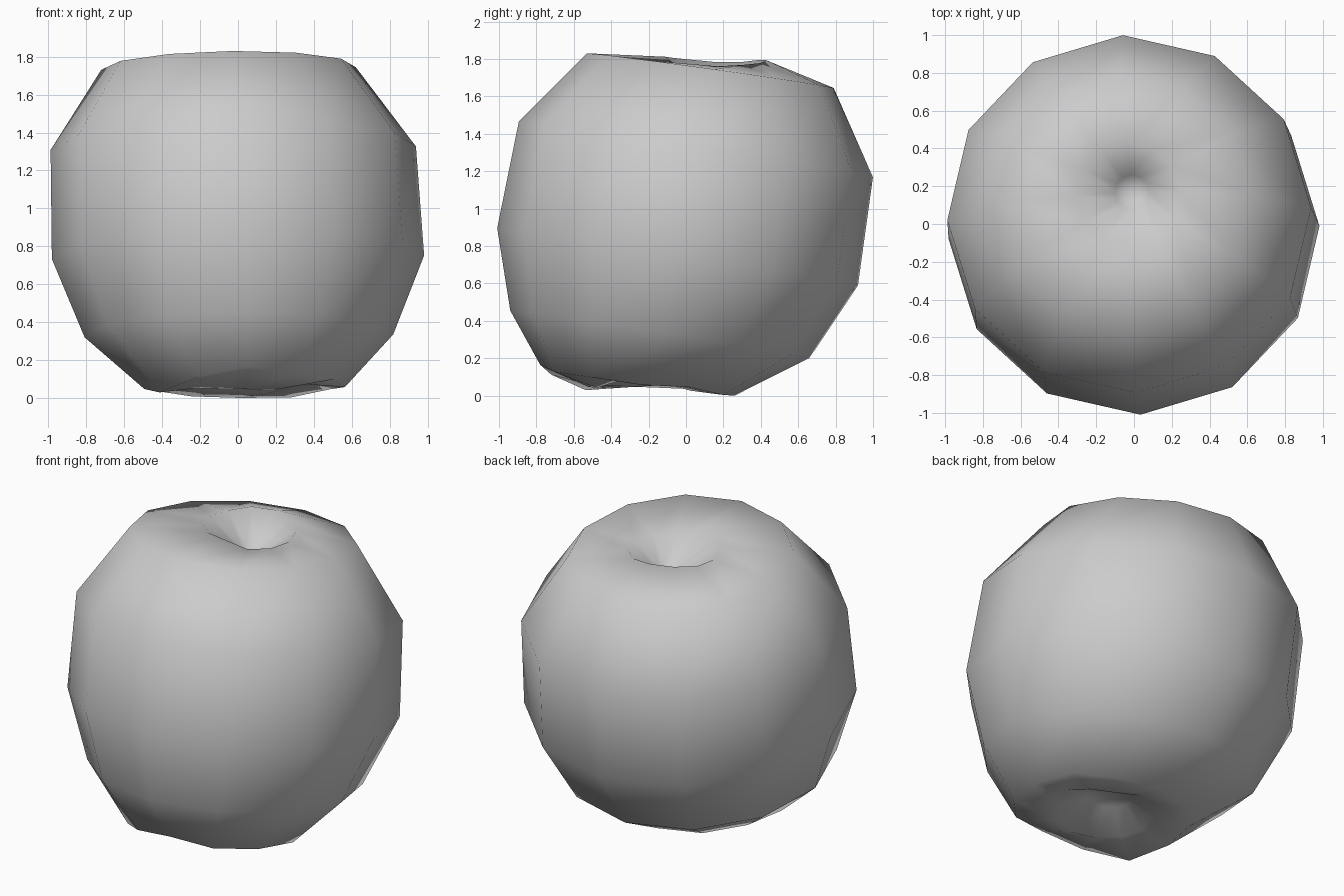
import bpy, bmesh
from math import cos, sin, radians

if "Cube" in bpy.data.objects:
    bpy.data.objects.remove(bpy.data.objects["Cube"])

SIDES = 12
# bumps around the underside (one height offset per side, from +x anticlockwise)
LOBES = [-.03, 0, -.01, 0, 0, 0, -.03, -.09, -.04, 0, -.03, -.03]
UNDER = [0, -.02, -.03, 0, .02, -.01, -.04, -.06, -.08, -.09, -.09, -.04]
EVEN = [0] * SIDES
DIP = [-.03, -.01, .01, .03, .03, .01, 0, 0, 0, 0, -.04, -.04]

# leaning rings from the base dimple up to the stem dimple:
# centre x, y, z, radius, slope along y, bumps
RINGS = [
    (.03, -.20, .15, .13, -.15, EVEN),
    (.03, -.23, .10, .29, -.15, UNDER),
    (.035, -.26, .09, .52, -.158, LOBES),
    (.005, -.14, .335, .80, -.158, EVEN),
    (0, -.045, .75, .965, -.158, EVEN),
    (-.025, .053, 1.325, .947, -.158, EVEN),
    (-.05, .13, 1.745, .66, -.14, EVEN),
    (-.03, .16, 1.795, .27, -.09, DIP),
    (-.01, .17, 1.65, .09, -.1, EVEN),
]

bm = bmesh.new()
loops = []
for cx, cy, cz, r, slope, bumps in RINGS:
    loop = []
    for i in range(SIDES):
        a = radians(2 + 360 * i / SIDES)
        dx, dy = 1.018 * r * cos(a), r * sin(a)
        loop.append(bm.verts.new((cx + dx, cy + dy, cz + slope * dy + .015 * dx + bumps[i])))
    loops.append(loop)

# skin between rings
for lo, hi in zip(loops, loops[1:]):
    for i in range(SIDES):
        j = (i + 1) % SIDES
        bm.faces.new((lo[i], lo[j], hi[j], hi[i]))

# dimple tips
base = bm.verts.new((.03, -.2, .18))
stem = bm.verts.new((-.01, .17, 1.58))
for i in range(SIDES):
    j = (i + 1) % SIDES
    bm.faces.new((loops[0][j], loops[0][i], base))
    bm.faces.new((loops[-1][i], loops[-1][j], stem))

# stand on the ground
low = min(v.co.z for v in bm.verts)
for v in bm.verts:
    v.co.z -= low
bmesh.ops.recalc_face_normals(bm, faces=bm.faces[:])
for f in bm.faces:
    f.smooth = True

mesh = bpy.data.meshes.new("apple")
bm.to_mesh(mesh)
bm.free()
apple = bpy.data.objects.new("apple", mesh)
bpy.context.collection.objects.link(apple)
